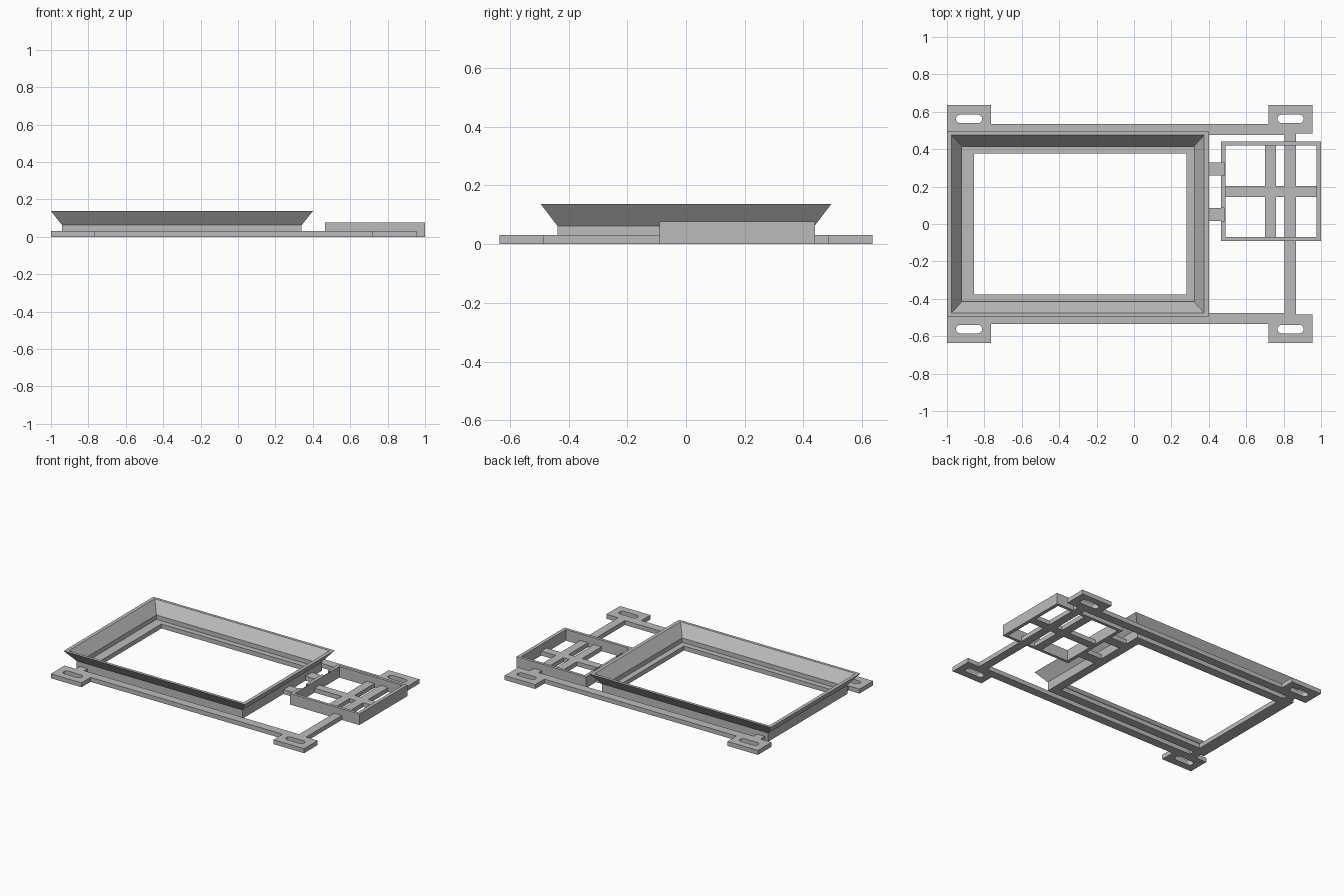
import bpy, bmesh, math

if "Cube" in bpy.data.objects:
    bpy.data.objects.remove(bpy.data.objects["Cube"], do_unlink=True)

grey = bpy.data.materials.new("plain grey")
grey.use_nodes = True
colour = (0.5, 0.5, 0.5, 1)
grey.diffuse_color = colour
grey.node_tree.nodes["Principled BSDF"].inputs["Base Color"].default_value = colour

THICK = 0.031     # flat bars and tabs
BOX_TOP = 0.077
TUB_X = -0.3      # middle of the display tub


def finish(name, bm):
    bmesh.ops.recalc_face_normals(bm, faces=bm.faces)
    mesh = bpy.data.meshes.new(name)
    bm.to_mesh(mesh)
    bm.free()
    mesh.materials.append(grey)
    ob = bpy.data.objects.new(name, mesh)
    bpy.context.collection.objects.link(ob)
    return ob


def prism(name, outline, z0, z1):
    bm = bmesh.new()
    face = bm.faces.new([bm.verts.new((x, y, z0)) for x, y in outline])
    top = bmesh.ops.extrude_face_region(bm, geom=[face])["geom"]
    verts = [v for v in top if isinstance(v, bmesh.types.BMVert)]
    bmesh.ops.translate(bm, verts=verts, vec=(0, 0, z1 - z0))
    return finish(name, bm)


def bar(name, x0, x1, y0, y1, z0=0, z1=THICK):
    return prism(name, [(x0, y0), (x1, y0), (x1, y1), (x0, y1)], z0, z1)


def ring(name, cx, cy, profile):
    """Rectangular frame: profile rows are half width, half depth, height."""
    bm = bmesh.new()
    loops = [[bm.verts.new((cx + sx * hx, cy + sy * hy, z))
              for sx, sy in ((-1, -1), (1, -1), (1, 1), (-1, 1))]
             for hx, hy, z in profile]
    for i, a in enumerate(loops):
        b = loops[i - 1]
        for k in range(4):
            j = (k + 1) % 4
            bm.faces.new((a[k], a[j], b[j], b[k]))
    return finish(name, bm)


def cut(ob, cutter):
    mod = ob.modifiers.new("cut", "BOOLEAN")
    mod.operation, mod.solver, mod.object = "DIFFERENCE", "EXACT", cutter
    bpy.context.view_layer.objects.active = ob
    bpy.ops.object.modifier_apply(modifier=mod.name)
    bpy.data.objects.remove(cutter, do_unlink=True)


# Flared tub with an inner ledge around the opening
ring("display_tub", TUB_X, 0, [
    (0.58, 0.377, 0), (0.64, 0.438, 0), (0.64, 0.438, 0.062),
    (0.7, 0.495, 0.137), (0.675, 0.475, 0.137), (0.62, 0.415, 0.062),
    (0.62, 0.415, THICK), (0.58, 0.377, THICK)])

# Flat mounting frame: long rails and end bars
for side, y in (("front", -0.505), ("back", 0.505)):
    bar(side + "_rail", -0.915, 0.865, y - 0.03, y + 0.03)
for side, x in (("right", -0.885), ("left", 0.835)):
    bar(side + "_end_bar", x - 0.03, x + 0.03, -0.48, 0.48)

# Corner tabs with rounded screw slots
for xs, x in (("right", -0.882), ("left", 0.837)):
    for ys, s in (("front", -1), ("back", 1)):
        tab = bar(f"{ys}_{xs}_tab", x - 0.118, x + 0.118,
                  s * 0.56 - 0.075, s * 0.56 + 0.075)
        slot = []
        for i in range(18):
            half, step = divmod(i, 9)
            a = math.pi * (half + step / 8 - 0.5)
            slot.append((x + (-0.047 if half else 0.047) + 0.023 * math.cos(a),
                         s * 0.562 + 0.023 * math.sin(a)))
        cut(tab, prism("slot_cutter", slot, -0.1, 0.1))

# Open side box with a cross of bars in its floor
box = ring("side_box", 0.732, 0.175, [
    (0.244, 0.245, 0), (0.268, 0.265, 0),
    (0.268, 0.265, BOX_TOP), (0.244, 0.245, BOX_TOP)])
bar("box_cross_bar_long", 0.48, 0.985, 0.145, 0.203)
bar("box_cross_bar_short", 0.7, 0.759, -0.075, 0.425)

# Bridges from tub to box, entering notches in the box wall
for name, y in (("front_bridge", 0.05), ("back_bridge", 0.295)):
    cut(box, bar("notch_cutter", 0.45, 0.484, y - 0.035, y + 0.035, THICK, 0.2))
    bar(name, 0.33, 0.484, y - 0.035, y + 0.035)
